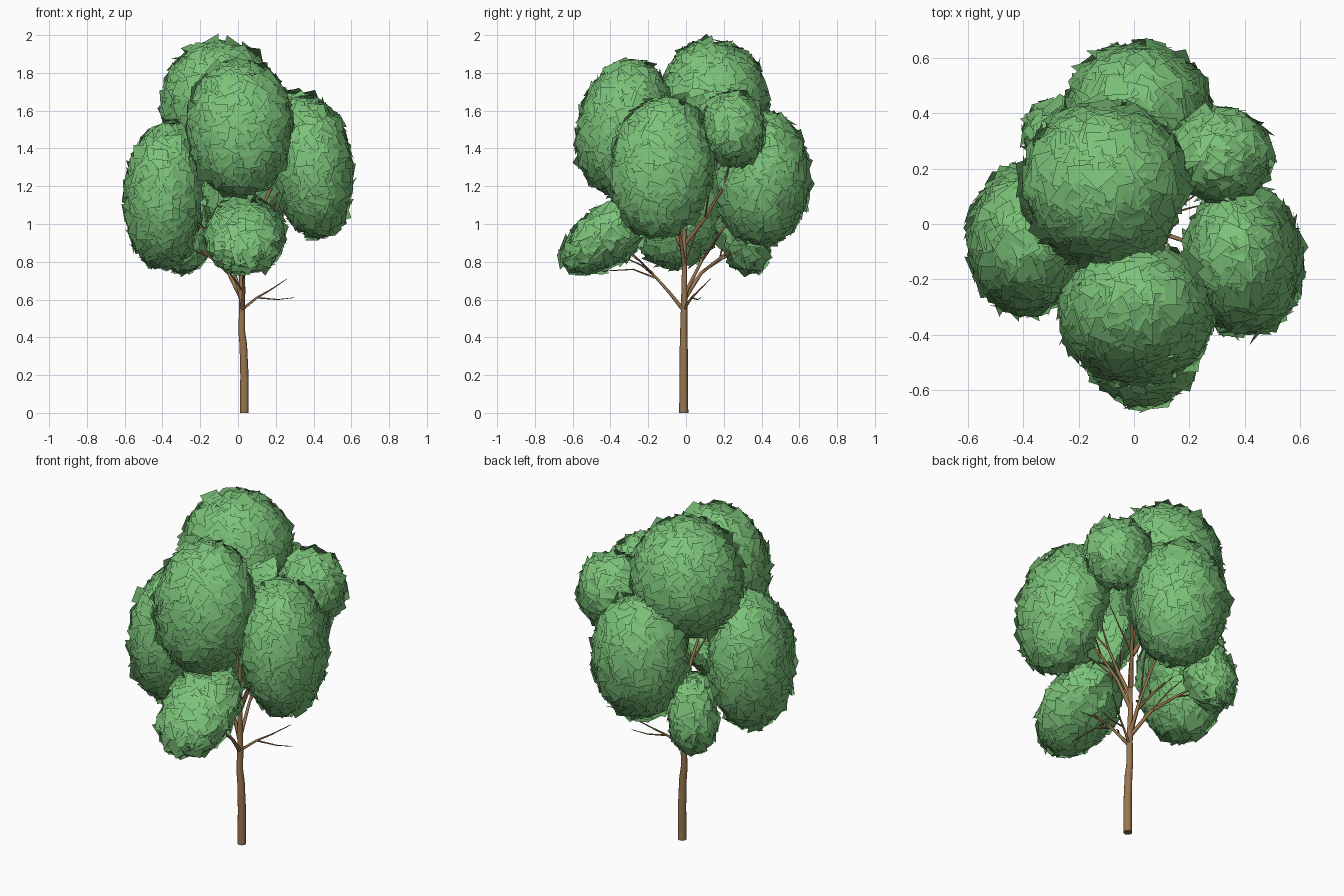
import bpy, bmesh, math, random
from mathutils import Vector, Matrix

if "Cube" in bpy.data.objects:
    bpy.data.objects.remove(bpy.data.objects["Cube"])

random.seed(7)


def material(name, color):
    m = bpy.data.materials.new(name)
    m.diffuse_color = (*color, 1)
    m.use_nodes = True
    m.node_tree.nodes["Principled BSDF"].inputs["Base Color"].default_value = m.diffuse_color
    return m


BARK = material("bark", (0.32, 0.18, 0.08))
LEAF = material("leaf", (0.20, 0.54, 0.19))


def limb(name, paths, sides=3):
    """Tapered tubes; each path is a list of (x, y, z, radius)."""
    cu = bpy.data.curves.new(name, 'CURVE')
    cu.dimensions = '3D'
    cu.bevel_depth = 1.0
    cu.bevel_resolution = sides
    cu.use_fill_caps = True
    for path in paths:
        sp = cu.splines.new('POLY')
        sp.points.add(len(path) - 1)
        for p, (x, y, z, r) in zip(sp.points, path):
            p.co = (x, y, z, 1)
            p.radius = r
    ob = bpy.data.objects.new(name, cu)
    bpy.context.collection.objects.link(ob)
    cu.materials.append(BARK)
    # Convert to a mesh
    bpy.context.view_layer.update()
    me = bpy.data.meshes.new_from_object(ob.evaluated_get(bpy.context.evaluated_depsgraph_get()))
    bpy.data.objects.remove(ob)
    bpy.context.collection.objects.link(bpy.data.objects.new(name, me))
    for p in me.polygons:
        p.use_smooth = True


def leaf_clump(name, center, radii, axis, outward=None, cut=-0.85):
    """Shell of overlapping square leaves on an ellipsoid, open towards the trunk."""
    center = Vector(center)
    outward = Vector(outward or (center - Vector((0.02, 0, 1.15)))).normalized()
    rot = Vector((0, 0, 1)).rotation_difference(Vector(axis)).to_matrix()
    a, b, c = Vector(radii) - Vector((0.025,) * 3)
    p = 1.6
    area = 4 * math.pi * (((a * b) ** p + (a * c) ** p + (b * c) ** p) / 3) ** (1 / p)
    n = int(area * 620)
    bm = bmesh.new()
    normals = []
    for i in range(n):
        z = 1 - 2 * (i + 0.5) / n
        t = i * 2.399963 + random.uniform(-0.1, 0.1)
        s = math.sqrt(1 - z * z)
        u = Vector((s * math.cos(t), s * math.sin(t), z))
        if (rot @ u).dot(outward) < cut + random.uniform(-0.08, 0.08):
            continue
        pos = rot @ Vector((u.x * a, u.y * b, u.z * c)) * random.uniform(0.94, 1.02)
        nrm = (rot @ Vector((u.x / a, u.y / b, u.z / c))).normalized()
        tilt = nrm + Vector([random.gauss(0, 0.25) for _ in range(3)])
        turn = tilt.to_track_quat('Z', 'Y').to_matrix() @ Matrix.Rotation(random.uniform(0, 6.28), 3, 'Z')
        h = random.uniform(0.038, 0.05)
        bm.faces.new([bm.verts.new(center + pos + turn @ Vector((x * h, y * h, 0)))
                      for x, y in ((-1, -1), (1, -1), (1, 1), (-1, 1))])
        normals += [nrm] * 4
    me = bpy.data.meshes.new(name)
    bm.to_mesh(me)
    bm.free()
    me.materials.append(LEAF)
    # Shade every leaf like the rounded clump it sits on
    for f in me.polygons:
        f.use_smooth = True
    me.normals_split_custom_set_from_vertices(normals)
    bpy.context.collection.objects.link(bpy.data.objects.new(name, me))


# Trunk with a slight kink, continuing as a thin leader
limb("trunk", [[(0.033, -0.012, 0, 0.024), (0.034, -0.012, 0.2, 0.023), (0.028, -0.012, 0.36, 0.021),
                (0.02, -0.012, 0.43, 0.019), (0.022, -0.01, 0.56, 0.017), (0.018, -0.008, 0.75, 0.014),
                (0.02, -0.01, 0.95, 0.012), (0.012, 0.0, 1.15, 0.009), (0.0, 0.02, 1.35, 0.006),
                (-0.03, 0.05, 1.55, 0.003)]])

# Main branches, each reaching into one clump
BRANCHES = {
    "front_low": [(0.022, -0.01, 0.54), (0.03, -0.09, 0.64), (0.03, -0.18, 0.74), (0.03, -0.3, 0.86)],
    "front_high": [(0.02, -0.01, 0.85), (0.03, -0.09, 1.02), (0.02, -0.18, 1.2), (0.02, -0.25, 1.4)],
    "left": [(0.02, -0.01, 0.6), (-0.03, -0.01, 0.78), (-0.14, -0.03, 0.92), (-0.3, -0.06, 1.1)],
    "right": [(0.02, -0.01, 0.78), (0.09, -0.03, 0.93), (0.18, -0.06, 1.06), (0.32, -0.1, 1.2)],
    "back": [(0.02, -0.01, 0.62), (0.02, 0.08, 0.8), (0.02, 0.2, 0.98), (0.0, 0.33, 1.15)],
    "back_right": [(0.02, 0.0, 0.9), (0.1, 0.1, 1.03), (0.18, 0.2, 1.2), (0.27, 0.25, 1.4)],
    "back_left": [(0.02, -0.01, 0.6), (-0.05, 0.08, 0.74), (-0.14, 0.18, 0.82), (-0.25, 0.28, 0.9)],
    "top": [(0.01, 0.0, 1.1), (-0.05, 0.05, 1.25), (-0.1, 0.1, 1.4), (-0.13, 0.14, 1.58)],
}
RADII = (0.012, 0.009, 0.007, 0.003)
for name, pts in BRANCHES.items():
    paths = [[(*p, r) for p, r in zip(pts, RADII)]]
    # Side twigs off the two inner joints
    for k in (1, 2):
        base, out = Vector(pts[k]), Vector(pts[3]) - Vector(pts[k - 1])
        side = out.cross(Vector((0, 0, 1))).normalized() * (1 if k == 1 else -1)
        mid = base + out * 0.25 + side * 0.06
        tip = base + out * 0.5 + side * 0.11 + Vector((0, 0, -0.02))
        paths.append([(*base, 0.005), (*mid, 0.004), (*tip, 0.0015)])
    limb(name + "_branch", paths, 1)

# Bare low branch with a forked tip, and twigs under the front clump
limb("bare_branch", [
    [(0.025, -0.01, 0.55, 0.008), (0.1, 0.03, 0.61, 0.006), (0.17, 0.07, 0.65, 0.004), (0.26, 0.13, 0.71, 0.0015)],
    [(0.1, 0.03, 0.61, 0.005), (0.21, 0.06, 0.6, 0.003), (0.3, 0.08, 0.61, 0.0015)]], 1)
limb("front_twigs", [[(0.03, -0.15, 0.71, 0.006), (0.04, -0.28, 0.76, 0.004), (0.05, -0.45, 0.75, 0.002)],
                     [(0.03, -0.21, 0.77, 0.005), (-0.03, -0.32, 0.82, 0.003), (-0.06, -0.45, 0.9, 0.002)]], 1)

# Leaf clumps: centre, radii, long-axis direction
leaf_clump("front_low_leaves", (0.035, -0.41, 0.94), (0.225, 0.17, 0.3), (0, 0.8, 0.55), (0, -1, 0.1))
leaf_clump("front_high_leaves", (0.01, -0.325, 1.51), (0.295, 0.265, 0.38), (0, 0.22, 1))
leaf_clump("left_leaves", (-0.385, -0.06, 1.15), (0.23, 0.285, 0.40), (0.06, 0, 1))
leaf_clump("right_leaves", (0.395, -0.13, 1.3), (0.23, 0.285, 0.39), (-0.1, 0.1, 1))
leaf_clump("back_leaves", (0.02, 0.40, 1.24), (0.28, 0.27, 0.37), (0, 0.05, 1))
leaf_clump("back_right_leaves", (0.31, 0.25, 1.5), (0.205, 0.185, 0.215), (-0.1, -0.1, 1))
leaf_clump("back_left_leaves", (-0.26, 0.31, 0.95), (0.15, 0.15, 0.235), (0.25, -0.25, 1))
leaf_clump("top_leaves", (-0.105, 0.145, 1.64), (0.32, 0.31, 0.35), (0.1, -0.05, 1), (-0.45, 0.4, 0.75), -0.45)
